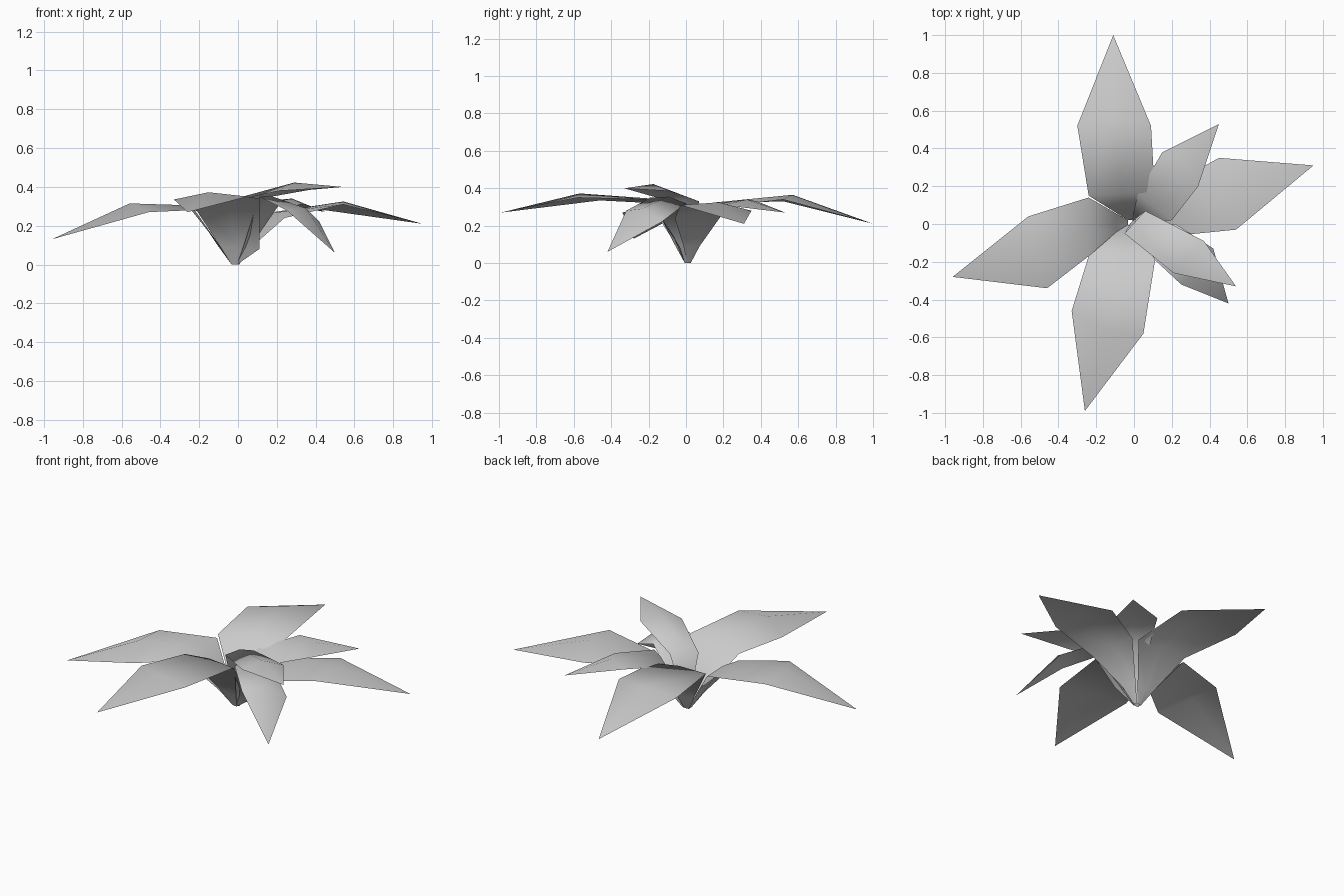
import bpy
import bmesh
from mathutils import Vector

cube = bpy.data.objects.get("Cube")
if cube:
    bpy.data.objects.remove(cube, do_unlink=True)

# One matte grey for the whole plant
grey = bpy.data.materials.new("leaf_grey")
grey.use_nodes = True
colour = (0.6, 0.6, 0.6, 1)
grey.diffuse_color = colour
grey.node_tree.nodes["Principled BSDF"].inputs["Base Color"].default_value = colour

ROOT = Vector((-0.015, 0.01, 0))


def toward_root(point, share, height):
    """Point on the stalk, pulled in from the bend toward the root."""
    p = ROOT.lerp(Vector(point), share)
    p.z = height
    return p


def leaf(name, bend, wide, tip, low=None, ridge=0.03, reach=0.05):
    """Each row is a left and right edge point; a raised midrib is added between."""
    bend = [Vector(p) for p in bend]
    wide = [Vector(p) for p in wide]
    tip = Vector(tip)
    low = [Vector(p) for p in low] if low else [toward_root(p, 0.33, 0.09) for p in bend]
    root = [toward_root(p, 0.08, 0.0) for p in bend]
    outward = (tip - ROOT).to_2d().normalized().to_3d()

    bm = bmesh.new()
    rows = []
    for (left, right), push, lift in (
        (root, 0, 0), (low, 0.01, 0), (bend, 0, ridge / 2), (wide, reach, ridge)
    ):
        middle = (left + right) / 2 + outward * push + Vector((0, 0, lift))
        rows.append([bm.verts.new(p) for p in (left, middle, right)])

    # Blade panels either side of the midrib, closed by two tip triangles
    for near, far in zip(rows, rows[1:]):
        for i in range(2):
            bm.faces.new((near[i], near[i + 1], far[i + 1], far[i]))
    end = bm.verts.new(tip)
    for i in range(2):
        bm.faces.new((rows[-1][i], rows[-1][i + 1], end))
    for face in bm.faces:
        face.smooth = True

    mesh = bpy.data.meshes.new(name)
    bm.to_mesh(mesh)
    bm.free()
    mesh.materials.append(grey)
    obj = bpy.data.objects.new(name, mesh)
    bpy.context.collection.objects.link(obj)
    return obj


# Four large spreading leaves
leaf("front_leaf",
     bend=[(0.11, -0.2, 0.34), (-0.24, -0.17, 0.32)],
     wide=[(0.05, -0.58, 0.35), (-0.33, -0.46, 0.335)],
     tip=(-0.26, -0.99, 0.27),
     low=[(0.11, -0.03, 0.08), (-0.09, -0.04, 0.09)])
leaf("back_leaf",
     bend=[(-0.24, 0.15, 0.32), (0.11, 0.17, 0.3)],
     wide=[(-0.3, 0.52, 0.33), (0.09, 0.52, 0.34)],
     tip=(-0.11, 1.0, 0.21))
leaf("right_leaf",
     bend=[(-0.24, -0.17, 0.28), (-0.24, 0.14, 0.3)],
     wide=[(-0.46, -0.34, 0.27), (-0.56, 0.04, 0.3)],
     tip=(-0.96, -0.28, 0.13))
leaf("left_leaf",
     bend=[(0.18, 0.2, 0.27), (0.24, -0.06, 0.24)],
     wide=[(0.45, 0.35, 0.28), (0.54, -0.03, 0.31)],
     tip=(0.95, 0.31, 0.21))

# Three smaller leaves filling the left side
leaf("back_left_leaf",
     bend=[(0.02, 0.16, 0.3), (0.2, 0.02, 0.3)],
     wide=[(0.15, 0.38, 0.33), (0.34, 0.2, 0.31)],
     tip=(0.45, 0.53, 0.27), ridge=0.02)
leaf("upper_leaf",
     bend=[(0.06, 0.07, 0.33), (-0.05, -0.05, 0.32)],
     wide=[(0.37, -0.09, 0.385), (0.21, -0.26, 0.38)],
     tip=(0.54, -0.33, 0.4), ridge=0.04, reach=0)
leaf("drooping_leaf",
     bend=[(0.22, 0.0, 0.32), (0.11, -0.19, 0.35)],
     wide=[(0.42, -0.13, 0.22), (0.25, -0.32, 0.28)],
     tip=(0.5, -0.42, 0.06), ridge=0.04, reach=0.02)
